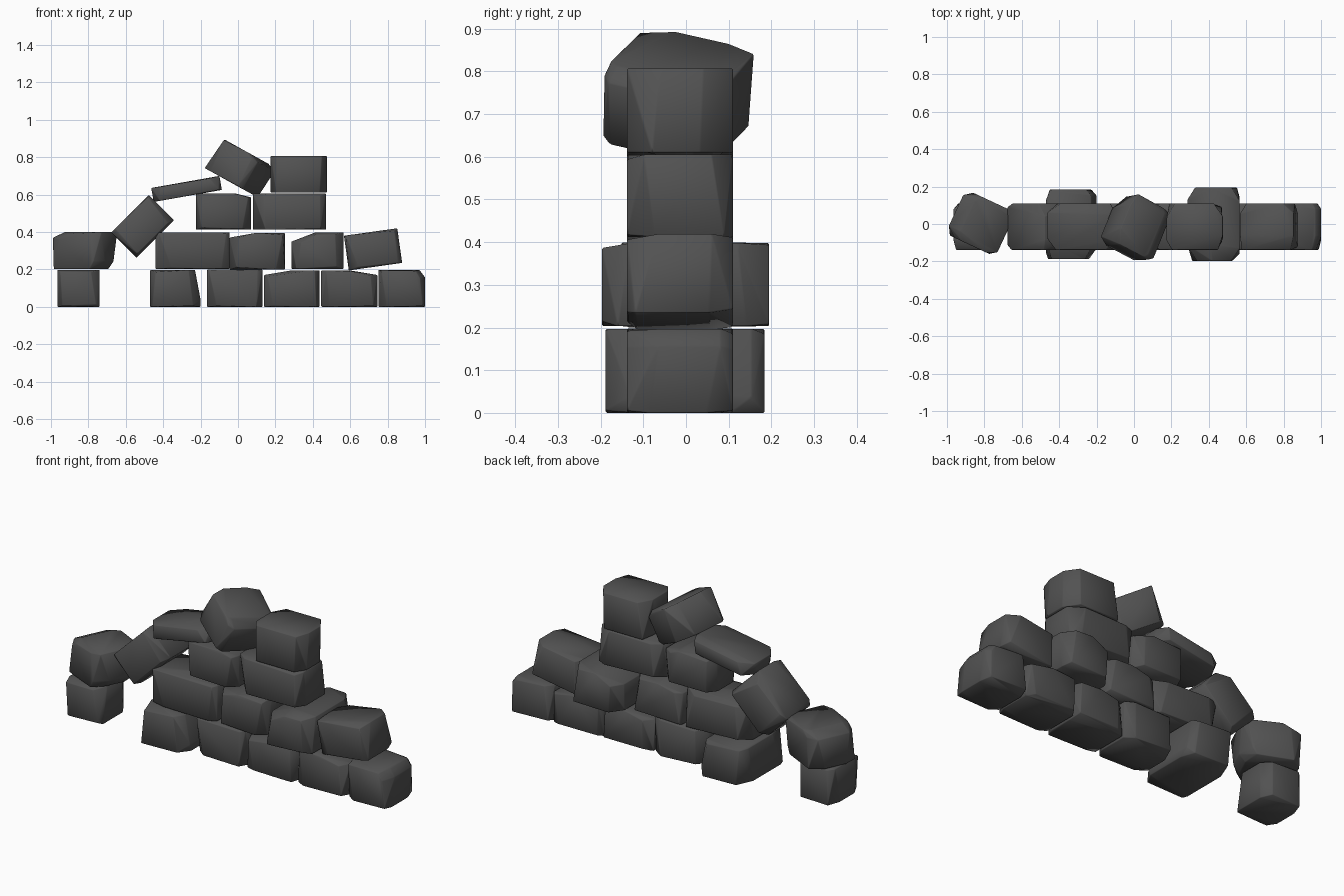
import bpy, bmesh, random
from math import radians
from mathutils import Matrix, Vector

if "Cube" in bpy.data.objects:
    bpy.data.objects.remove(bpy.data.objects["Cube"])

random.seed(11)

# dark stone
rock = bpy.data.materials.new("dark_stone")
rock.diffuse_color = (0.085, 0.085, 0.085, 1)
rock.use_nodes = True
rock.node_tree.nodes["Principled BSDF"].inputs["Base Color"].default_value = rock.diffuse_color


def stone(name, center, size, cuts=None, tilt=0, yaw=0, wobble=0.1):
    """Rough-hewn block: hull of a front profile with randomly chamfered ends.
    cuts maps a profile corner (sx, sz) to its chamfer (dx, dz)."""
    cuts = cuts or {}
    hx, hy, hz = (s / 2 for s in size)
    bm = bmesh.new()
    for sx in (-1, 1):
        for sz in (-1, 1):
            dx, dz = cuts.get((sx, sz), (0, 0))
            profile = {(sx * (hx - dx), sz * hz), (sx * hx, sz * (hz - dz))}
            for sy in (-1, 1):
                a = random.uniform(0.06, 0.42)
                b = random.uniform(0.15, 0.65)
                c = random.choice((0, 0.5, 1.2)) * wobble
                for x, z in sorted(profile):
                    bm.verts.new((x * (1 - a), sy * hy, z * (1 - c)))
                    bm.verts.new((x, sy * hy * (1 - b), z))
    bmesh.ops.remove_doubles(bm, verts=bm.verts, dist=0.002)
    hull = bmesh.ops.convex_hull(bm, input=bm.verts)
    junk = [g for g in hull["geom_interior"] if isinstance(g, bmesh.types.BMVert)]
    if junk:
        bmesh.ops.delete(bm, geom=junk, context='VERTS')
    # barely worn edges
    bmesh.ops.dissolve_limit(bm, angle_limit=radians(4), verts=bm.verts, edges=bm.edges)
    bmesh.ops.bevel(bm, geom=list(bm.edges), offset=0.003, segments=1,
                    profile=0.5, affect='EDGES', clamp_overlap=True)
    bmesh.ops.recalc_face_normals(bm, faces=bm.faces)
    bm.transform(Matrix.Translation(Vector(center))
                 @ Matrix.Rotation(radians(-tilt), 4, 'Y')
                 @ Matrix.Rotation(radians(yaw), 4, 'Z'))
    for f in bm.faces:
        f.smooth = True
    me = bpy.data.meshes.new(name)
    bm.to_mesh(me)
    bm.free()
    me.materials.append(rock)
    ob = bpy.data.objects.new(name, me)
    bpy.context.collection.objects.link(ob)
    return ob


def block(name, x0, x1, z0, z1, cuts=None, y=(-0.138, 0.11), wobble=0.1):
    """Upright stone given by its extents."""
    return stone(name, ((x0 + x1) / 2, sum(y) / 2, (z0 + z1) / 2),
                 (x1 - x0, y[1] - y[0], z1 - z0), cuts, wobble=wobble)


TL, TR, BR = (-1, 1), (1, 1), (1, -1)

# bottom course
block("base_stone_1", -0.965, -0.74, 0, 0.197)
block("base_stone_2", -0.47, -0.20, 0, 0.197, {TR: (0.03, 0.16)}, (-0.188, 0.184))
block("base_stone_3", -0.165, 0.13, 0, 0.198)
block("base_stone_4", 0.14, 0.435, 0, 0.195, {TL: (0.15, 0.025)})
block("base_stone_5", 0.445, 0.745, 0, 0.195, {TR: (0.15, 0.025)})
block("base_stone_6", 0.75, 1.0, 0, 0.197, {TR: (0.03, 0.04)})

# second course
block("second_stone_1", -0.44, -0.045, 0.203, 0.398)
block("second_stone_2", -0.045, 0.25, 0.2, 0.395, {TL: (0.14, 0.025)})
block("second_stone_3", 0.285, 0.565, 0.203, 0.398, {TL: (0.13, 0.05)}, (-0.197, 0.195))
stone("second_stone_tilted", (0.722, -0.014, 0.307), (0.288, 0.248, 0.187), tilt=8)
stone("second_stone_turned", (-0.82, 0.005, 0.301), (0.295, 0.26, 0.197),
      {TL: (0.07, 0.03), BR: (0.03, 0.04)}, yaw=-25)

# third course
block("third_stone_1", -0.225, 0.07, 0.412, 0.605, {TR: (0.08, 0.02)})
block("third_stone_2", 0.08, 0.47, 0.412, 0.605)

# top and fallen stones
block("top_stone", 0.175, 0.475, 0.61, 0.807, wobble=0)
stone("top_stone_tilted", (0.012, -0.018, 0.742), (0.26, 0.29, 0.185),
      {TR: (0.05, 0.02)}, tilt=-29, yaw=-25)
stone("fallen_slab", (-0.275, -0.014, 0.63), (0.37, 0.248, 0.076), tilt=10)
stone("fallen_stone", (-0.51, -0.014, 0.43), (0.285, 0.248, 0.19), tilt=45)
